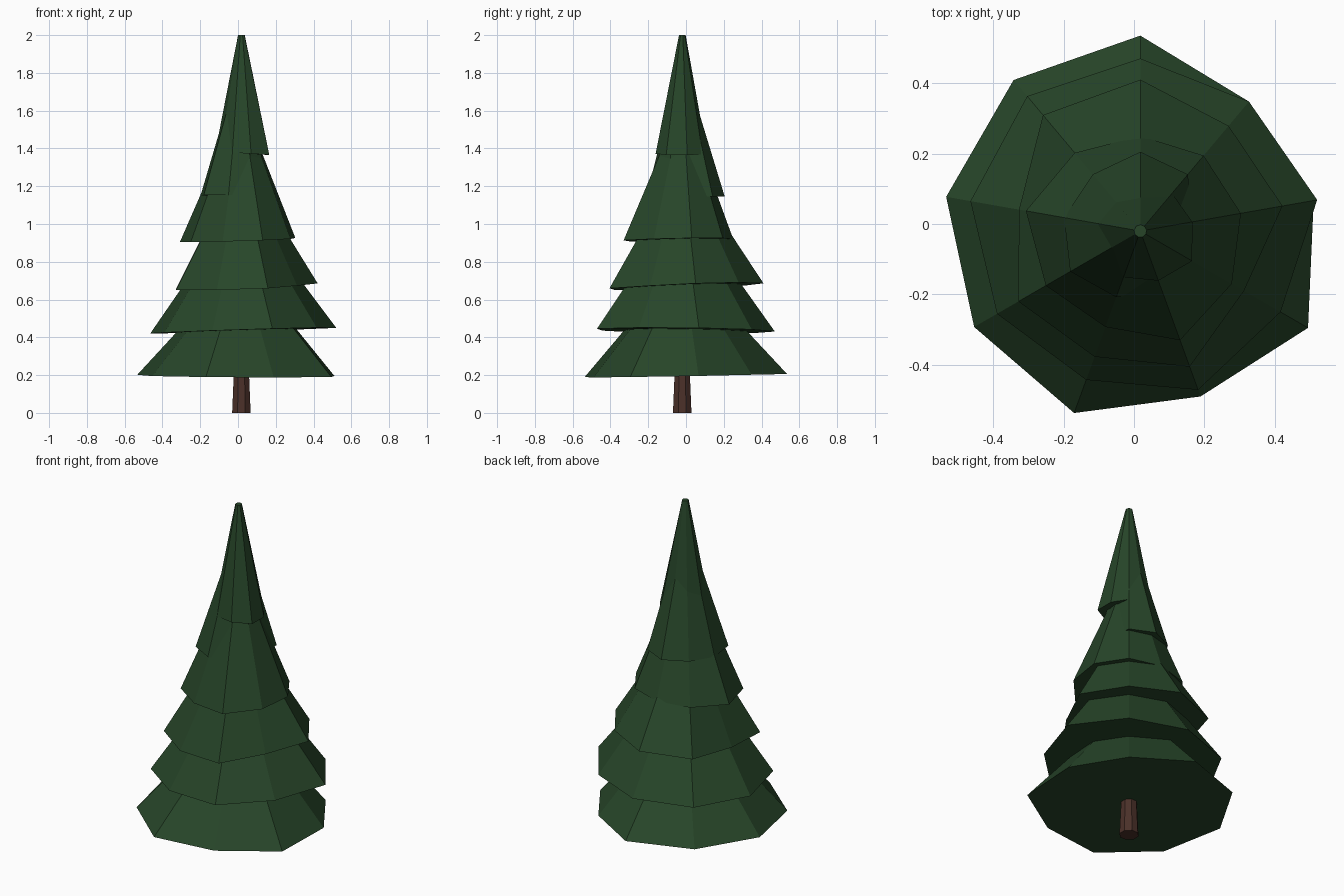
import bpy
import bmesh
from math import cos, sin, radians
from mathutils import Vector

default_cube = bpy.data.objects.get("Cube")
if default_cube:
    bpy.data.objects.remove(default_cube, do_unlink=True)

AXIS = Vector((0.018, -0.02, 0))  # the trunk line, slightly off centre


def flat_material(name, colour):
    material = bpy.data.materials.new(name)
    material.use_nodes = True
    material.diffuse_color = (*colour, 1)
    shader = material.node_tree.nodes["Principled BSDF"]
    shader.inputs["Base Color"].default_value = (*colour, 1)
    shader.inputs["Roughness"].default_value = 0.9
    return material


def ring(mesh, radii, start_angle, height, tilt=(0, 0)):
    """Add one ring of vertices; tilt lifts the rim towards +x and +y."""
    step = 360 / len(radii)
    verts = []
    for i, radius in enumerate(radii):
        angle = radians(start_angle + i * step)
        direction = Vector((cos(angle), sin(angle), 0))
        z = height + direction.x * tilt[0] + direction.y * tilt[1]
        verts.append(mesh.verts.new(AXIS + direction * radius + Vector((0, 0, z))))
    return verts


def tapered_solid(name, material, start_angle, lower, upper):
    """Build a closed, flat-shaded frustum between two rings."""
    mesh = bmesh.new()
    bottom = ring(mesh, lower[0], start_angle, *lower[1:])
    top = ring(mesh, upper[0], start_angle, *upper[1:])
    count = len(bottom)
    for i in range(count):
        j = (i + 1) % count
        mesh.faces.new((bottom[i], bottom[j], top[j], top[i]))
    mesh.faces.new(top)
    mesh.faces.new(list(reversed(bottom)))
    bmesh.ops.recalc_face_normals(mesh, faces=mesh.faces)
    data = bpy.data.meshes.new(name)
    mesh.to_mesh(data)
    mesh.free()
    data.materials.append(material)
    tree_part = bpy.data.objects.new(name, data)
    bpy.context.collection.objects.link(tree_part)
    return tree_part


needle_green = flat_material("needle green", (0.02, 0.06, 0.022))
bark_brown = flat_material("bark brown", (0.07, 0.03, 0.022))

# Trunk: an eight-sided tapering post
SIDES = 8
tapered_solid("trunk", bark_brown, 22.5,
              ([0.053] * SIDES, 0), ([0.035] * SIDES, 0.4))

# Branch tiers: uneven nine-sided skirts, radii in hundredths from the +x side
TIERS = [
    ("lowest_branches", (50, 48, 55.5, 56, 56, 54.5, 55, 50, 55), 0.197, (-0.003, 0.009), 0.80),
    ("lower_branches", (51, 48, 49, 50, 49, 47, 45, 48, 46), 0.436, (0.015, -0.005), 1.12),
    ("middle_branches", (41, 39, 43, 43, 35, 40, 38, 41, 34), 0.67, (0.013, 0.016), 1.34),
    ("upper_branches", (29, 28, 27, 29, 33, 31, 29, 33, 30), 0.915, (0.01, 0.005), 1.65),
    ("high_branches", (15, 21, 22.5, 21, 22, 23, 20, 18, 17), 1.15, (0, -0.005), 1.88),
]
TIP_RADIUS = 0.018
for name, hundredths, rim_height, tilt, apex in TIERS:
    radii = [r / 100 for r in hundredths]
    taper = TIP_RADIUS / max(radii)
    top_height = apex - (apex - rim_height) * taper
    tapered_solid(name, needle_green, 10, (radii, rim_height, tilt),
                  ([TIP_RADIUS] * len(radii), top_height))

# Crown: the tall narrow spire with a blunt tip
crown_radii = [0.15, 0.14, 0.13, 0.13, 0.14, 0.13, 0.14, 0.15, 0.17]
tapered_solid("crown", needle_green, 10, (crown_radii, 1.375, (-0.01, 0)),
              ([TIP_RADIUS] * len(crown_radii), 2.0))
